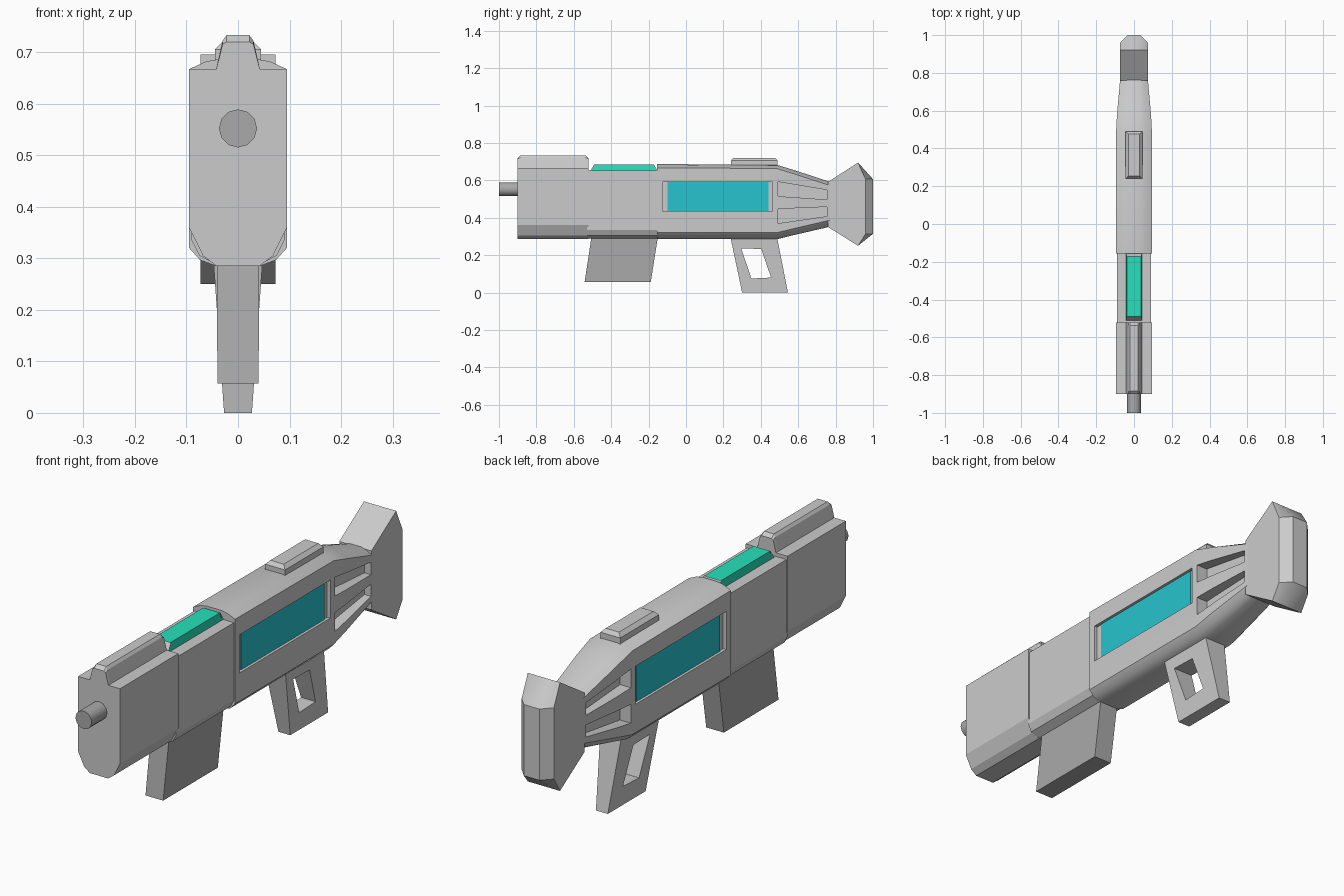
import bpy, bmesh, math

if "Cube" in bpy.data.objects:
    bpy.data.objects.remove(bpy.data.objects["Cube"])


def material(name, rgb):
    m = bpy.data.materials.new(name)
    m.diffuse_color = (*rgb, 1)
    m.use_nodes = True
    m.node_tree.nodes["Principled BSDF"].inputs["Base Color"].default_value = m.diffuse_color
    return m


teal = material("teal", (0.02, 0.55, 0.62))
green = material("green", (0.02, 0.75, 0.5))
dark = material("dark_grey", (0.4, 0.4, 0.4))


def make(name, bm, mat=None, smooth=False):
    bmesh.ops.recalc_face_normals(bm, faces=bm.faces)
    me = bpy.data.meshes.new(name)
    bm.to_mesh(me)
    bm.free()
    ob = bpy.data.objects.new(name, me)
    bpy.context.collection.objects.link(ob)
    if mat:
        me.materials.append(mat)
    if smooth:
        bpy.ops.object.select_all(action='DESELECT')
        ob.select_set(True)
        bpy.context.view_layer.objects.active = ob
        bpy.ops.object.shade_smooth_by_angle(angle=math.radians(32))
    return ob


def loft(name, rings, mat=None, smooth=False):
    """Skin equal-length rings of points and cap both ends."""
    bm = bmesh.new()
    vs = [[bm.verts.new(p) for p in r] for r in rings]
    n = len(rings[0])
    for a, b in zip(vs, vs[1:]):
        for i in range(n):
            j = (i + 1) % n
            bm.faces.new((a[i], a[j], b[j], b[i]))
    bm.faces.new(vs[0])
    bm.faces.new(vs[-1])
    return make(name, bm, mat, smooth)


def section(y, half):
    """Mirror a right-hand (x, z) half outline into a full ring at y."""
    return [(x, y, z) for x, z in half] + [(-x, y, z) for x, z in reversed(half)]


def rect(x0, x1, y0, y1, z):
    return [(x0, y0, z), (x1, y0, z), (x1, y1, z), (x0, y1, z)]


def cut(target, cutter):
    mod = target.modifiers.new("cut", 'BOOLEAN')
    mod.operation = 'DIFFERENCE'
    mod.solver = 'EXACT'
    mod.object = cutter
    cutter.hide_render = True
    bpy.ops.object.select_all(action='DESELECT')
    target.select_set(True)
    bpy.context.view_layer.objects.active = target
    bpy.ops.object.modifier_apply(modifier=mod.name)
    bpy.data.objects.remove(cutter)


# Barrel
loft("barrel", [[(0.037 * math.cos(math.tau * i / 12), y, 0.552 + 0.037 * math.sin(math.tau * i / 12))
                 for i in range(12)] for y in (-1.0, -0.88)], dark, True)

# Front block and its top rail
front = [(0.042, 0.285), (0.068, 0.305), (0.095, 0.36), (0.095, 0.667)]
loft("front_block", [section(y, front) for y in (-0.9, -0.522)])
rail = [(0.044, 0.66), (0.03, 0.722), (0.022, 0.733)]
rail_end = [(0.044, 0.66), (0.03, 0.715), (0.022, 0.72)]
loft("top_rail", [section(-0.9, rail_end), section(-0.885, rail),
                  section(-0.537, rail), section(-0.522, rail_end)])

# Middle section with the glowing cell on top
mid = [(0.042, 0.288), (0.075, 0.305), (0.09, 0.335), (0.09, 0.652)]
loft("middle_section", [section(y, mid) for y in (-0.53, -0.145)])
loft("energy_cell", [rect(-0.042, 0.042, -0.512, -0.153, 0.645),
                     rect(-0.038, 0.038, -0.49, -0.172, 0.685)], green)
for y0, y1, s in ((-0.515, -0.491, 1), (-0.15, -0.171, -1)):
    loft("cell_end_cap", [rect(-0.043, 0.043, y0, y0 + s * 0.006, 0.645),
                          rect(-0.039, 0.039, y1, y1 + s * 0.003, 0.685)])


# Rear body, tapering toward the stock
def body(y, w, zb, zt):
    return section(y, [(w * 0.45, zb), (w * 0.78, zb + 0.012), (w, zb + 0.035),
                       (w, zt - 0.02), (w * 0.65, zt - 0.005), (w * 0.35, zt)])


receiver = loft("receiver", [body(-0.155, 0.095, 0.285, 0.687), body(0.485, 0.095, 0.285, 0.683),
                             body(0.58, 0.09, 0.308, 0.654), body(0.77, 0.073, 0.352, 0.592)], smooth=True)

# Side recesses, coloured panels and tapering stock vents
for s in (-1, 1):
    cut(receiver, loft("panel_cutter", [rect(s * 0.081, s * 0.15, -0.125, 0.462, z) for z in (0.436, 0.592)]))
    for a, b in (((0.515, 0.592), (0.497, 0.548)), ((0.37, 0.447), (0.408, 0.458))):
        cut(receiver, loft("vent_cutter", [
            [(s * 0.045, y, z0), (s * 0.15, y, z0), (s * 0.15, y, z1), (s * 0.045, y, z1)]
            for y, (z0, z1) in ((0.492, a), (0.755, b))]))
    loft("side_panel", [rect(s * 0.07, s * 0.084, -0.1, 0.44, z) for z in (0.436, 0.592)], teal)

# Butt: side outlines skinned across the width
butt = []
for x, back in ((-0.073, 0.96), (-0.035, 1.0), (0.035, 1.0), (0.073, 0.96)):
    butt.append([(x, y, z) for y, z in ((0.76, 0.35), (0.76, 0.592), (0.92, 0.695),
                                        (back, 0.606), (back, 0.314), (0.92, 0.25))])
loft("shoulder_butt", butt, smooth=True)

# Sight block
loft("sight", [rect(-0.045, 0.045, 0.24, 0.49, 0.66), rect(-0.045, 0.045, 0.24, 0.49, 0.705),
               rect(-0.03, 0.03, 0.253, 0.477, 0.72)])

# Magazine
loft("magazine", [rect(-0.04, 0.04, -0.542, -0.188, 0.057),
                  rect(-0.041, 0.041, -0.505, -0.15, 0.3)], dark)

# Grip: slanted frame around an opening, thinner toward the bottom
outer = [(0.3, 0.0), (0.545, 0.0), (0.487, 0.295), (0.238, 0.295)]
inner = [(0.35, 0.075), (0.455, 0.08), (0.402, 0.233), (0.295, 0.236)]
bm = bmesh.new()
side = [[[bm.verts.new((s * (0.027 + 0.07 * z), y, z)) for y, z in ring]
         for ring in (outer, inner)] for s in (-1, 1)]
for i in range(4):
    j = (i + 1) % 4
    for o, n in side:
        bm.faces.new((o[i], o[j], n[j], n[i]))
    for k in (0, 1):
        a, b = side[0][k], side[1][k]
        bm.faces.new((a[i], a[j], b[j], b[i]))
make("grip", bm)
